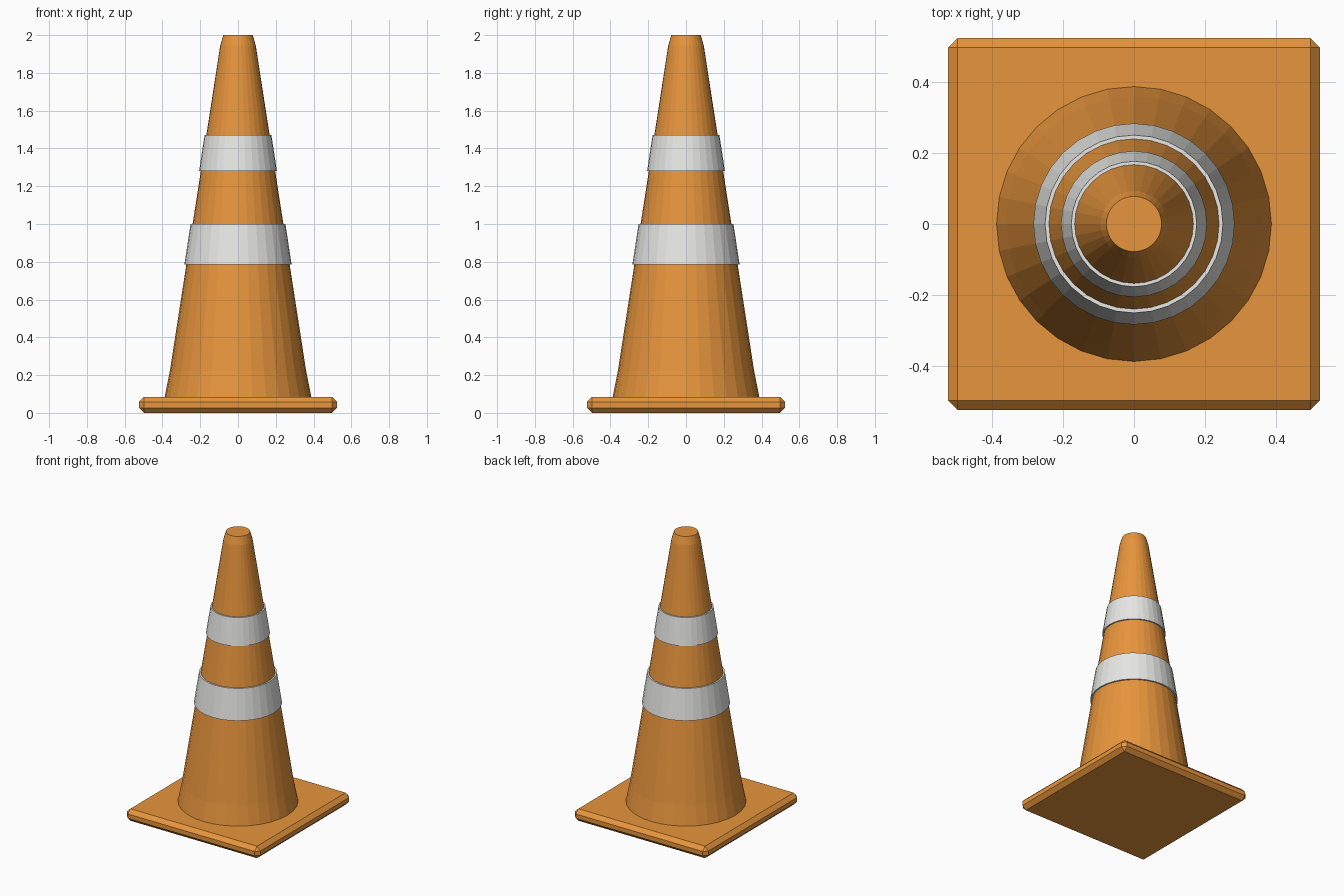
import bpy
import bmesh
from math import cos, sin, tau

SIDES = 32

cube = bpy.data.objects.get("Cube")
if cube:
    bpy.data.objects.remove(cube, do_unlink=True)


def make_material(name, color):
    mat = bpy.data.materials.new(name)
    mat.use_nodes = True
    mat.diffuse_color = color
    mat.node_tree.nodes["Principled BSDF"].inputs["Base Color"].default_value = color
    return mat


def add_object(name, bm, mat):
    bmesh.ops.recalc_face_normals(bm, faces=bm.faces)
    mesh = bpy.data.meshes.new(name)
    bm.to_mesh(mesh)
    bm.free()
    mesh.materials.append(mat)
    obj = bpy.data.objects.new(name, mesh)
    bpy.context.collection.objects.link(obj)
    return obj


def lathe(name, profile, mat, ring=False):
    """Revolve (radius, z) points; cap the ends, or close the loop for a ring."""
    bm = bmesh.new()
    loops = [[bm.verts.new((r * cos(tau * i / SIDES), r * sin(tau * i / SIDES), z))
              for i in range(SIDES)] for r, z in profile]
    pairs = list(zip(loops, loops[1:]))
    if ring:
        pairs.append((loops[-1], loops[0]))
    else:
        bm.faces.new(loops[0])
        bm.faces.new(loops[-1])
    for low, high in pairs:
        for i in range(SIDES):
            j = (i + 1) % SIDES
            bm.faces.new((low[i], low[j], high[j], high[i]))
    return add_object(name, bm, mat)


orange = make_material("orange plastic", (0.8, 0.30, 0.045, 1))
white = make_material("reflective white", (0.8, 0.8, 0.79, 1))

# Square base plate with chamfered edges
bm = bmesh.new()
bmesh.ops.create_cube(bm, size=1)
bmesh.ops.scale(bm, vec=(1.05, 1.05, 0.085), verts=bm.verts)
bmesh.ops.translate(bm, vec=(0, 0, 0.0425), verts=bm.verts)
bmesh.ops.bevel(bm, geom=bm.edges[:], offset=0.027, segments=1, affect='EDGES')
add_object("base_plate", bm, orange)

# Tapered body with flared foot and rounded tip
lathe("cone_body", [(0.393, 0.06), (0.388, 0.085), (0.361, 0.22),
                    (0.094, 1.945), (0.078, 2.0)], orange)

# Reflective bands, slightly proud of the body
for name, z0, r0, z1, r1 in (("lower_band", 0.785, 0.284, 1.0, 0.251),
                             ("upper_band", 1.28, 0.206, 1.47, 0.177)):
    lathe(name, [(r0 - 0.02, z0), (r0, z0), (r1, z1), (r1 - 0.02, z1)], white, ring=True)
